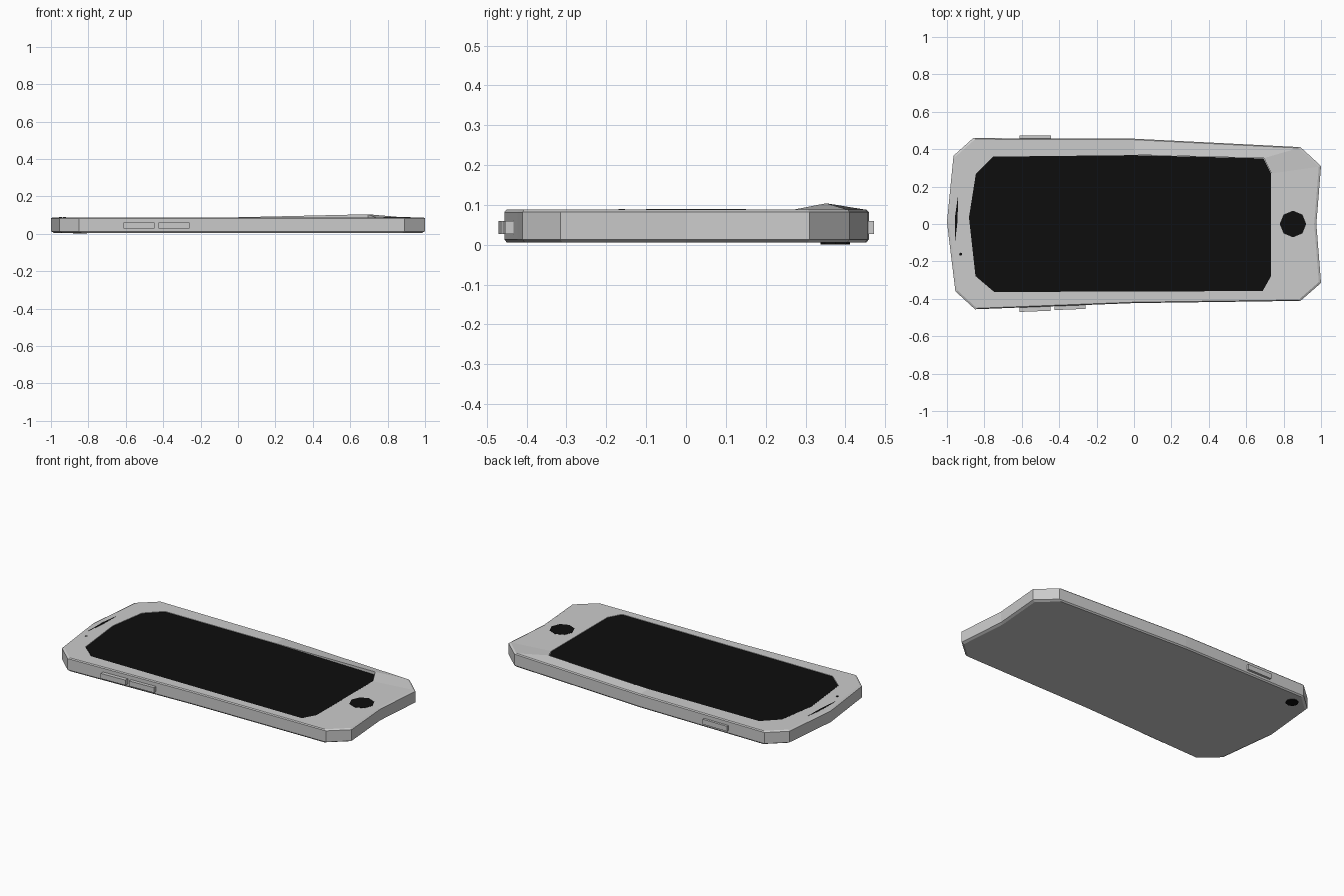
import bpy, bmesh, math

if "Cube" in bpy.data.objects:
    bpy.data.objects.remove(bpy.data.objects["Cube"])

black = bpy.data.materials.new("black_glass")
black.diffuse_color = (0.004, 0.004, 0.004, 1)
black.use_nodes = True
black.node_tree.nodes["Principled BSDF"].inputs["Base Color"].default_value = black.diffuse_color

# Case outline and screen opening, with matching points
OUTER = [(-.86, .459), (0, .456), (.89, .411), (1, .31), (.975, 0), (1, -.315),
         (.89, -.411), (0, -.423), (-.85, -.456), (-.955, -.36), (-1, .01), (-.965, .365)]
HOLE = [(-.755, .362), (0, .37), (.695, .352), (.735, .27), (.735, 0), (.735, -.28),
        (.69, -.36), (0, -.363), (-.75, -.365), (-.85, -.28), (-.885, .035), (-.848, .27)]


def finish(name, bm, mat=None):
    bmesh.ops.recalc_face_normals(bm, faces=bm.faces)
    me = bpy.data.meshes.new(name)
    bm.to_mesh(me)
    bm.free()
    ob = bpy.data.objects.new(name, me)
    bpy.context.collection.objects.link(ob)
    if mat:
        me.materials.append(mat)
    return ob


def ring(bm, pts, z, s=1.0):
    return [bm.verts.new((x * s, y * s, z)) for x, y in pts]


def prism(name, pts, z0, z1, mat=None):
    bm = bmesh.new()
    lo, hi = ring(bm, pts, z0), ring(bm, pts, z1)
    bm.faces.new(lo)
    bm.faces.new(hi)
    for i in range(len(pts)):
        j = (i + 1) % len(pts)
        bm.faces.new((lo[i], lo[j], hi[j], hi[i]))
    return finish(name, bm, mat)


def disc(cx, cy, r, n=8):
    return [(cx + r * math.cos(2 * math.pi * i / n), cy + r * math.sin(2 * math.pi * i / n))
            for i in range(n)]


# Case: stacked rings from the back plate up and into the screen opening
bm = bmesh.new()
rings = [ring(bm, OUTER, .005, .985), ring(bm, OUTER, .013), ring(bm, OUTER, .082),
         ring(bm, OUTER, .088, .988), ring(bm, HOLE, .088), ring(bm, HOLE, .08)]
rings[4][2].co.z = .104  # lifted bezel corner
for a, b in zip(rings, rings[1:]):
    for i in range(len(OUTER)):
        j = (i + 1) % len(OUTER)
        bm.faces.new((a[i], a[j], b[j], b[i]))
bm.faces.new(rings[0])
bm.faces.new(rings[-1])
finish("case", bm)

# Screen, home button, earpiece, sensor and rear lens
prism("screen", [(x * .997, y * .995) for x, y in HOLE], .081, .0865, black)
prism("home_button", disc(.85, 0, .071), .084, .0895, black)
prism("earpiece", [(-.941, .15), (-.957, .04), (-.957, -.1), (-.943, .02)], .085, .0892, black)
prism("sensor", disc(-.927, -.161, .008), .085, .0892, black)
prism("rear_lens", disc(-.845, .375, .037), 0, .008, black)


# Side buttons following the case edge
def side_button(name, x, y, slope):
    h, d, c = .083, .014, .004
    prof = [(-h, -d), (h, -d), (h, d), (-h, d)]
    ob = prism(name, prof, .027, .059)
    ob.location = (x, y, 0)
    ob.rotation_euler.z = slope


tilt = math.atan2(.033, .85)
side_button("volume_up_button", -.53, -.453, tilt)
side_button("volume_down_button", -.342, -.443, tilt)
side_button("power_button", -.528, .458, 0)
